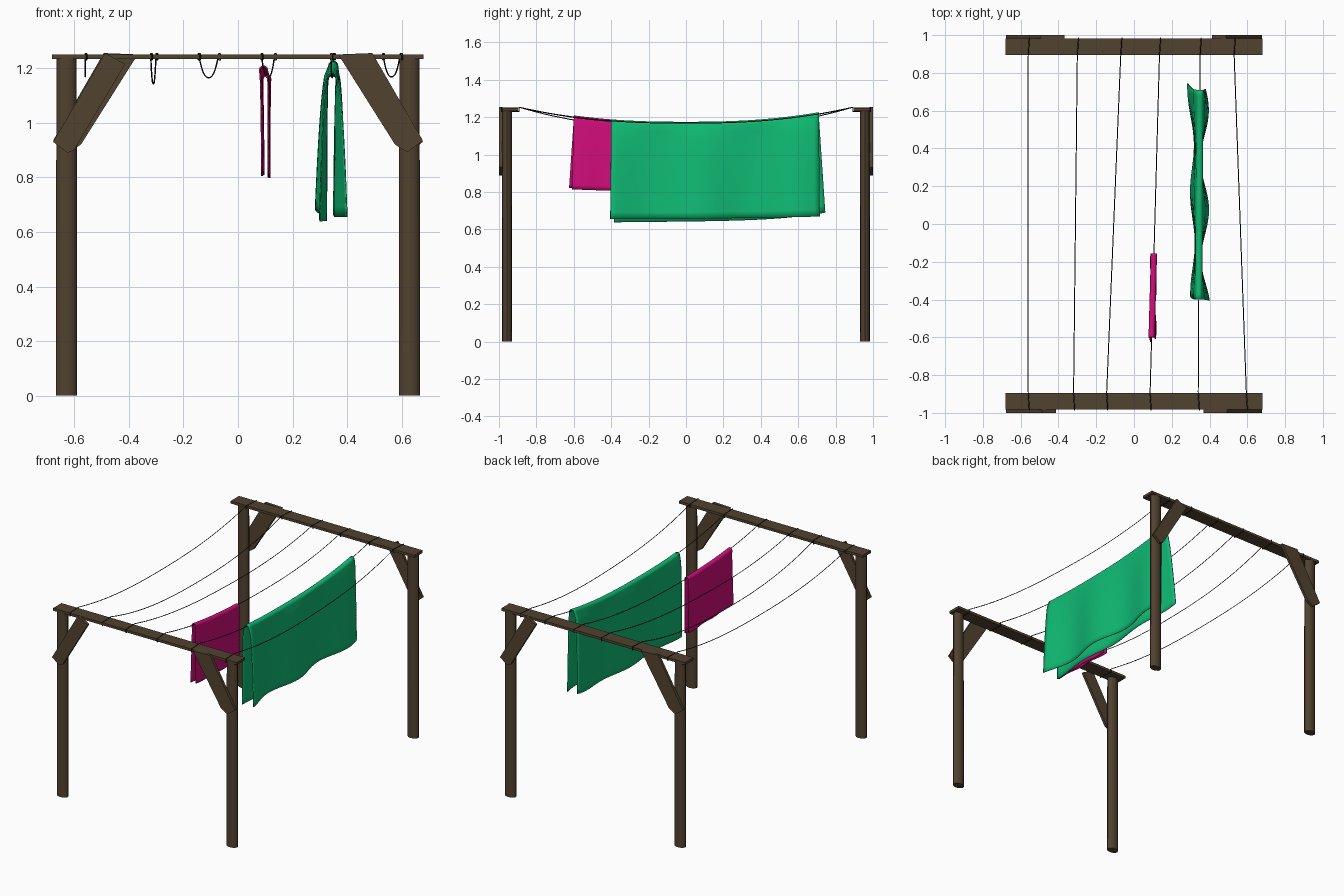
import bpy, bmesh, math

if "Cube" in bpy.data.objects:
    bpy.data.objects.remove(bpy.data.objects["Cube"])

def mat(name, rgb):
    m = bpy.data.materials.new(name)
    m.diffuse_color = (*rgb, 1)
    m.use_nodes = True
    m.node_tree.nodes["Principled BSDF"].inputs["Base Color"].default_value = m.diffuse_color
    return m

WOOD = mat("dark wood", (0.083, 0.054, 0.029))
LINE = mat("black line", (0.008, 0.008, 0.008))
GREEN = mat("green cloth", (0.005, 0.50, 0.175))
PINK = mat("magenta cloth", (0.64, 0.004, 0.20))

def make(name, bm, material, smooth=False):
    bmesh.ops.recalc_face_normals(bm, faces=bm.faces)
    me = bpy.data.meshes.new(name)
    bm.to_mesh(me)
    bm.free()
    me.materials.append(material)
    for p in me.polygons:
        p.use_smooth = smooth
    ob = bpy.data.objects.new(name, me)
    bpy.context.collection.objects.link(ob)
    if smooth:
        bpy.context.view_layer.objects.active = ob
        ob.select_set(True)
        bpy.ops.object.shade_smooth_by_angle(angle=math.radians(40))
        ob.select_set(False)
    return ob

def box(name, x0, x1, y0, y1, z0, z1):
    bm = bmesh.new()
    bmesh.ops.create_cube(bm, size=1)
    for v in bm.verts:
        v.co = (x0 + (v.co.x + .5) * (x1 - x0), y0 + (v.co.y + .5) * (y1 - y0),
                z0 + (v.co.z + .5) * (z1 - z0))
    return make(name, bm, WOOD)

def post(name, x, y):
    bm = bmesh.new()
    bmesh.ops.create_cone(bm, cap_ends=True, segments=12, radius1=1, radius2=0.95, depth=1)
    for v in bm.verts:
        v.co = (x + v.co.x * 0.039, y + v.co.y * 0.027, (v.co.z + .5) * 1.236)
    make(name, bm, WOOD, True)

def brace(name, profile, s):
    # flat board on the outer face; s = -1 front, +1 back (turned half round)
    bm = bmesh.new()
    f = bm.faces.new([bm.verts.new((-s * x, s * 0.982, z)) for x, z in profile])
    r = bmesh.ops.extrude_face_region(bm, geom=[f])
    for v in r["geom"]:
        if isinstance(v, bmesh.types.BMVert):
            v.co.y = s * 1.0
    make(name, bm, WOOD)

# Two end frames
NARROW = [(-0.487, 1.255), (-0.413, 1.215), (-0.60, 0.90), (-0.625, 0.889), (-0.677, 0.93)]
WIDE = [(0.367, 1.25), (0.492, 1.255), (0.677, 0.935), (0.62, 0.892), (0.575, 0.92)]
for s, side in ((-1, "front"), (1, "back")):
    ys = sorted((s * 0.895, s * 0.983))
    box(side + "_beam", -0.681, 0.679, ys[0], ys[1], 1.233, 1.25)
    for x, lr in ((-0.628, "left"), (0.628, "right")):
        post(f"{side}_{lr}_post", x, s * 0.957)
    brace(side + "_narrow_brace", NARROW, s)
    brace(side + "_wide_brace", WIDE, s)

# Sagging lines: (x at front, x at back, lowest z)
WIRES = [(-0.56, -0.56, 1.168), (-0.32, -0.30, 1.142), (-0.145, -0.07, 1.165),
         (0.085, 0.135, 1.165), (0.34, 0.35, 1.165), (0.595, 0.53, 1.168)]

def wire_point(w, y):
    x0, x1, low = w
    return (x0 + (x1 - x0) * (y + 0.9) / 1.8, y,
            low + (1.253 - low) * abs(y / 0.89) ** 2.4)

def tube(name, paths, r=0.0026):
    cu = bpy.data.curves.new(name, 'CURVE')
    cu.dimensions = '3D'
    cu.bevel_depth = r
    cu.bevel_resolution = 0
    for pts, closed in paths:
        sp = cu.splines.new('POLY')
        sp.points.add(len(pts) - 1)
        for p, c in zip(sp.points, pts):
            p.co = (*c, 1)
        sp.use_cyclic_u = closed
    cu.materials.append(LINE)
    ob = bpy.data.objects.new(name, cu)
    bpy.context.collection.objects.link(ob)

for i, w in enumerate(WIRES):
    paths = [([wire_point(w, -0.89 + 1.78 * k / 32) for k in range(33)], False)]
    for s in (-1, 1):
        x = wire_point(w, s * 0.9)[0]
        # loop wrapped round the beam
        paths.append(([(x, s * 0.891, 1.253), (x + .006, s * 0.986, 1.253),
                       (x + .006, s * 0.986, 1.230), (x, s * 0.891, 1.230)], True))
    tube(f"line_{i + 1}", paths)

def cloth(name, w, y0, y1, left, right, material, thick, gap):
    # left / right give a wing's hem: function of t -> (x, y, z)
    ny, nd = 40, 14
    bm = bmesh.new()
    rows = []
    for j in range(ny + 1):
        t = j / ny
        cx, cy, cz = wire_point(w, y0 + (y1 - y0) * t)
        cz += 0.008
        row = []
        for hem, sgn in ((left, -1), (right, 1)):
            hx, hy, hz = hem(t)
            side = []
            for k in range(4):                      # rounded fold over the line
                a = math.pi / 2 * k / 4
                side.append((cx + sgn * gap * math.sin(a), cy, cz - gap * (1 - math.cos(a))))
            for k in range(nd + 1):                 # hanging wing
                u = k / nd
                e = u ** 0.45
                side.append((cx + sgn * gap + (hx - cx - sgn * gap) * e,
                             cy + (hy - cy) * u, cz - gap + (hz - cz + gap) * u))
            row += side[::-1] if sgn < 0 else side[1:]
        rows.append([bm.verts.new(c) for c in row])
    for a, b in zip(rows, rows[1:]):
        for k in range(len(a) - 1):
            bm.faces.new((a[k], a[k + 1], b[k + 1], b[k]))
    ob = make(name, bm, material, True)
    m = ob.modifiers.new("thickness", 'SOLIDIFY')
    m.thickness = thick
    m.offset = 0

def wave(t, phase):
    return math.cos(2 * math.pi * (t - phase) / 0.47)

# Large green sheet and small magenta towel
cloth("green_sheet", WIRES[4], -0.40, 0.71,
      lambda t: (0.312 + 0.012 * wave(t, 0.25) - 0.018 * t ** 4, -0.385 + 1.13 * t,
                 0.638 + 0.012 * t + 0.04 * t ** 5),
      lambda t: (0.372 + 0.022 * wave(t, 0.43) + 0.008 * (1 - t) ** 4, -0.405 + 1.12 * t,
                 0.655 + 0.014 * t * t),
      GREEN, 0.005, 0.016)
cloth("magenta_towel", WIRES[3], -0.60, -0.157,
      lambda t: (0.091 + 0.004 * wave(t, 0.2), -0.625 + 0.465 * t, 0.822 - 0.018 * t),
      lambda t: (0.114 + 0.003 * wave(t, 0.6), -0.61 + 0.455 * t, 0.814 - 0.016 * t),
      PINK, 0.005, 0.014)
